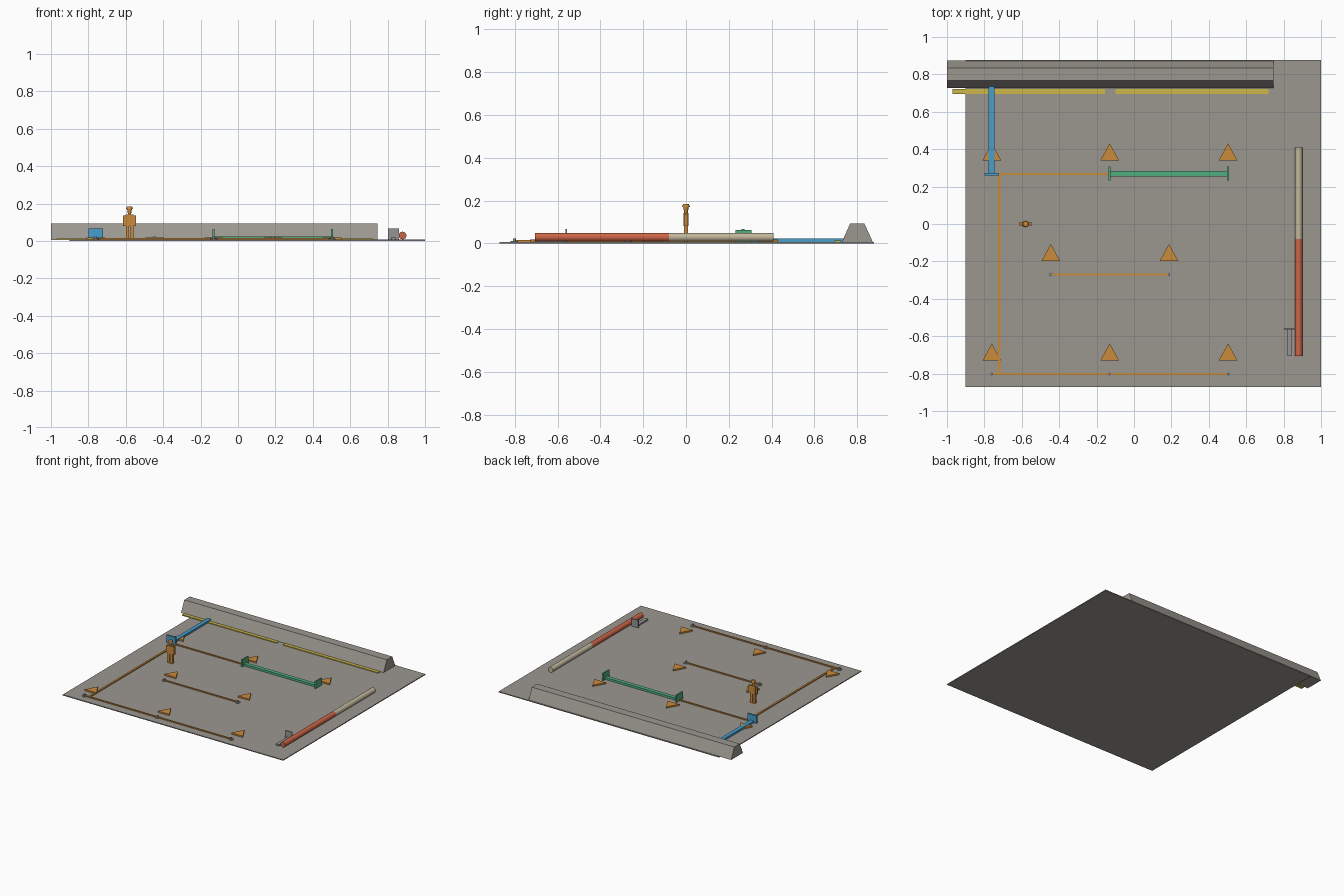
import bpy, bmesh, math
from mathutils import Matrix

if "Cube" in bpy.data.objects:
    bpy.data.objects.remove(bpy.data.objects["Cube"])


def material(name, rgb):
    m = bpy.data.materials.new(name)
    m.diffuse_color = (*rgb, 1)
    m.use_nodes = True
    m.node_tree.nodes["Principled BSDF"].inputs["Base Color"].default_value = m.diffuse_color
    return m


CONCRETE = material("concrete grey", (0.33, 0.31, 0.28))
STEEL = material("steel grey", (0.30, 0.30, 0.30))
ORANGE = material("orange", (0.60, 0.26, 0.045))
YELLOW = material("yellow", (0.62, 0.48, 0.07))
BLUE = material("blue", (0.065, 0.34, 0.60))
GREEN = material("green", (0.085, 0.43, 0.22))
RED = material("brick red", (0.60, 0.13, 0.065))
CREAM = material("cream", (0.54, 0.47, 0.33))

G = 0.007  # top of the ground slab


def finish(name, bm, mat):
    bmesh.ops.recalc_face_normals(bm, faces=bm.faces)
    me = bpy.data.meshes.new(name)
    bm.to_mesh(me)
    bm.free()
    me.materials.append(mat)
    ob = bpy.data.objects.new(name, me)
    bpy.context.collection.objects.link(ob)
    return ob


def box(name, mat, x0, x1, y0, y1, z0, z1):
    bm = bmesh.new()
    bmesh.ops.create_cube(bm, size=1)
    for v in bm.verts:
        v.co.x = x1 if v.co.x > 0 else x0
        v.co.y = y1 if v.co.y > 0 else y0
        v.co.z = z1 if v.co.z > 0 else z0
    return finish(name, bm, mat)


def prism(name, mat, points, offset):
    """Extrude a flat outline of 3D points by an offset."""
    bm = bmesh.new()
    face = bm.faces.new([bm.verts.new(p) for p in points])
    out = bmesh.ops.extrude_face_region(bm, geom=[face], use_keep_orig=True)
    verts = [g for g in out["geom"] if isinstance(g, bmesh.types.BMVert)]
    bmesh.ops.translate(bm, verts=verts, vec=offset)
    return finish(name, bm, mat)


def cylinder(name, mat, centre, r0, r1, depth, sides=16, along_y=False):
    bm = bmesh.new()
    rot = Matrix.Rotation(math.pi / 2, 4, 'X') if along_y else Matrix()
    bmesh.ops.create_cone(bm, cap_ends=True, segments=sides, radius1=r0, radius2=r1,
                          depth=depth, matrix=Matrix.Translation(centre) @ rot)
    for f in bm.faces:
        f.smooth = len(f.verts) == 4
    for e in bm.edges:
        e.smooth = all(len(f.verts) == 4 for f in e.link_faces)
    return finish(name, bm, mat)


# Ground and the sloped barrier wall
box("ground_slab", CONCRETE, -0.9, 1.0, -0.872, 0.878, 0, G)
prism("barrier_wall", CONCRETE,
      [(-1.0, 0.728, 0.006), (-1.0, 0.873, 0.006), (-1.0, 0.834, 0.092), (-1.0, 0.767, 0.092)],
      (1.745, 0, 0))

# Yellow kerb strips in front of the barrier
for i, (a, b) in enumerate([(-0.97, -0.155), (-0.10, 0.72)]):
    box(f"kerb_strip_{i}", YELLOW, a, b, 0.695, 0.721, 0.005, 0.013)

# Blue strut with upright end plate
box("blue_strut", BLUE, -0.777, -0.747, 0.27, 0.735, G, 0.022)
box("blue_end_plate", BLUE, -0.80, -0.722, 0.26, 0.274, G, 0.066)

# Green strut with a plate at each end
box("green_strut", GREEN, -0.13, 0.503, 0.253, 0.283, G, 0.023)
for i, x in enumerate((-0.13, 0.503)):
    box(f"green_end_plate_{i}", GREEN, x - 0.005, x + 0.005, 0.232, 0.307, G, 0.063)

# Steel bracket beside the pipe
box("bracket_bar", STEEL, 0.817, 0.845, -0.702, -0.56, G, 0.018)
box("bracket_plate", STEEL, 0.802, 0.86, -0.564, -0.555, G, 0.066)

# Two-tone pipe
for name, mat, a, b in (("pipe_front", RED, -0.705, -0.08), ("pipe_back", CREAM, -0.08, 0.41)):
    cylinder(name, mat, (0.88, (a + b) / 2, 0.029), 0.0205, 0.0205, b - a, 24, True)

# Orange ropes on the ground
for i, (a, b, y) in enumerate([(-0.72, -0.13, 0.268), (-0.445, 0.187, -0.27), (-0.76, 0.503, -0.802)]):
    box(f"rope_{i}", ORANGE, a, b, y - 0.005, y + 0.005, G, 0.015)
box("long_rope", ORANGE, -0.728, -0.714, -0.802, 0.268, G, 0.015)

# Ground anchors and triangular markers in rows
rows = [(-0.802, (-0.76, -0.13, 0.503)), (-0.27, (-0.445, 0.187)), (0.268, (-0.76, -0.13, 0.503))]
for r, (y, xs) in enumerate(rows):
    for c, x in enumerate(xs):
        if y < 0:
            cylinder(f"anchor_base_{r}_{c}", STEEL, (x, y, 0.009), 0.018, 0.018, 0.006)
            cylinder(f"anchor_post_{r}_{c}", STEEL, (x, y, 0.015), 0.007, 0.007, 0.016, 12)
        prism(f"marker_{r}_{c}", ORANGE,
              [(x - 0.05, y + 0.072, G), (x + 0.05, y + 0.072, G), (x, y + 0.163, G)],
              (0, 0, 0.011))

# Standing worker figure
X = -0.58
box("torso", ORANGE, X - 0.022, X + 0.022, -0.011, 0.011, 0.08, 0.142)
for side, s in (("left", -1), ("right", 1)):
    a, b = sorted((X + s * 0.002, X + s * 0.02))
    box(f"{side}_leg", ORANGE, a, b, -0.009, 0.009, G, 0.082)
    a, b = sorted((X + s * 0.022, X + s * 0.035))
    box(f"{side}_arm", ORANGE, a, b, -0.007, 0.007, 0.08, 0.137)
cylinder("head", ORANGE, (X, 0, 0.156), 0.008, 0.013, 0.03)
cylinder("helmet", ORANGE, (X, 0, 0.177), 0.018, 0.014, 0.013)
